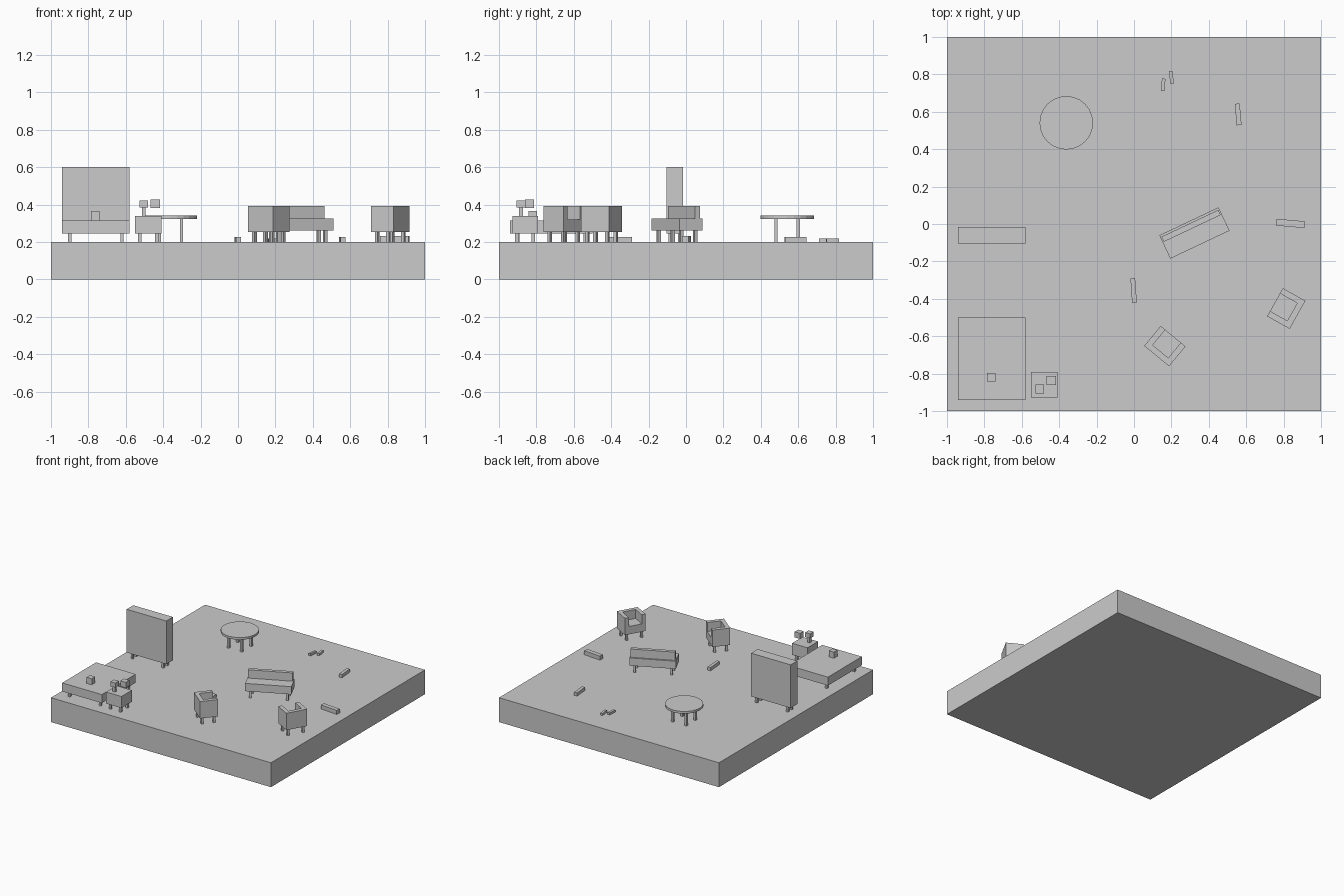
import bpy, bmesh
from math import radians
from mathutils import Matrix, Vector

if "Cube" in bpy.data.objects:
    bpy.data.objects.remove(bpy.data.objects["Cube"])

FLOOR = 0.2


def place(name, bm, at, angle):
    me = bpy.data.meshes.new(name)
    bmesh.ops.recalc_face_normals(bm, faces=bm.faces)
    bm.to_mesh(me)
    bm.free()
    ob = bpy.data.objects.new(name, me)
    ob.location = (at[0], at[1], 0)
    ob.rotation_euler.z = radians(angle)
    bpy.context.collection.objects.link(ob)
    return ob


def box(name, size, z, at, angle=0, offset=(0, 0)):
    """Box of (w, d) between heights z, offset in the local frame of a piece."""
    bm = bmesh.new()
    m = Matrix.Translation((offset[0], offset[1], (z[0] + z[1]) / 2)) @ \
        Matrix.Diagonal((size[0], size[1], z[1] - z[0], 1))
    bmesh.ops.create_cube(bm, size=1, matrix=m)
    return place(name, bm, at, angle)


def legs(name, at, dx, dy, top, angle=0, w=0.018):
    for i, (sx, sy) in enumerate(((-1, -1), (1, -1), (1, 1), (-1, 1))):
        box(f"{name}_leg_{i + 1}", (w, w), (FLOOR, top), at, angle, (sx * dx, sy * dy))


def prism(name, pts, z, at, angle=0):
    """Extruded flat outline."""
    bm = bmesh.new()
    face = bm.faces.new([bm.verts.new((x, y, z[0])) for x, y in pts])
    ext = bmesh.ops.extrude_face_region(bm, geom=[face], use_keep_orig=True)
    verts = [g for g in ext["geom"] if isinstance(g, bmesh.types.BMVert)]
    bmesh.ops.translate(bm, vec=Vector((0, 0, z[1] - z[0])), verts=verts)
    return place(name, bm, at, angle)


# Floor slab
box("floor_slab", (2, 2), (0, FLOOR), (0, 0))

# Bed with a small cushion
bed = (-0.76, -0.72)
box("bed_mattress", (0.36, 0.44), (0.245, 0.315), bed)
legs("bed", bed, 0.14, 0.18, 0.245)
box("bed_cushion", (0.047, 0.045), (0.315, 0.365), (-0.763, -0.82))

# Wardrobe
wardrobe = (-0.76, -0.06)
box("wardrobe_body", (0.36, 0.086), (0.245, 0.6), wardrobe)
legs("wardrobe", wardrobe, 0.14, 0.025, 0.245)

# Nightstand with lamp
stand = (-0.48, -0.86)
box("nightstand_body", (0.14, 0.136), (0.245, 0.34), stand)
legs("nightstand", stand, 0.046, 0.044, 0.245)
box("lamp_stem", (0.02, 0.02), (0.34, 0.385), (-0.504, -0.882))
box("lamp_shade", (0.044, 0.046), (0.385, 0.422), (-0.504, -0.882))
box("lamp_block", (0.05, 0.046), (0.382, 0.428), (-0.443, -0.837))

# Round table
table = (-0.362, 0.541)
bm = bmesh.new()
bmesh.ops.create_cone(bm, cap_ends=True, segments=24, radius1=0.143, radius2=0.143,
                      depth=0.018, matrix=Matrix.Translation((0, 0, 0.333)))
place("table_top", bm, table, 0)
legs("table", table, 0.06, 0.06, 0.325)

# Sofa
sofa = (0.323, -0.048)
box("sofa_seat", (0.35, 0.138), (0.262, 0.326), sofa, 25.3)
box("sofa_back", (0.336, 0.03), (0.326, 0.394), sofa, 25.3, (0, 0.042))
legs("sofa", sofa, 0.14, 0.042, 0.262, 25.3)

# Armchairs: seat block with a U-shaped back and arms, open towards local +y
W, D, T = 0.086, 0.069, 0.032
u_outline = [(-W, -D), (W, -D), (W, D), (W - T, D),
             (W - T, -D + T), (-W + T, -D + T), (-W + T, D), (-W, D)]
for n, at, angle in (("near_armchair", (0.165, -0.653), -39.5),
                     ("right_armchair", (0.814, -0.452), 60.8)):
    box(f"{n}_seat", (2 * W, 2 * D), (0.255, 0.32), at, angle)
    prism(f"{n}_back_and_arms", u_outline, (0.32, 0.394), at, angle)
    legs(n, at, 0.062, 0.046, 0.255, angle)

# Loose blocks on the floor
for i, (x, y, w, d, h, a) in enumerate((
        (0.156, 0.744, 0.019, 0.066, 0.018, -5), (0.2, 0.784, 0.019, 0.068, 0.018, 6),
        (0.557, 0.586, 0.026, 0.115, 0.027, 5), (-0.002, -0.356, 0.025, 0.132, 0.027, 4),
        (0.838, 0.003, 0.153, 0.036, 0.033, -5))):
    box(f"floor_block_{i + 1}", (w, d), (FLOOR, FLOOR + h), (x, y), a)
